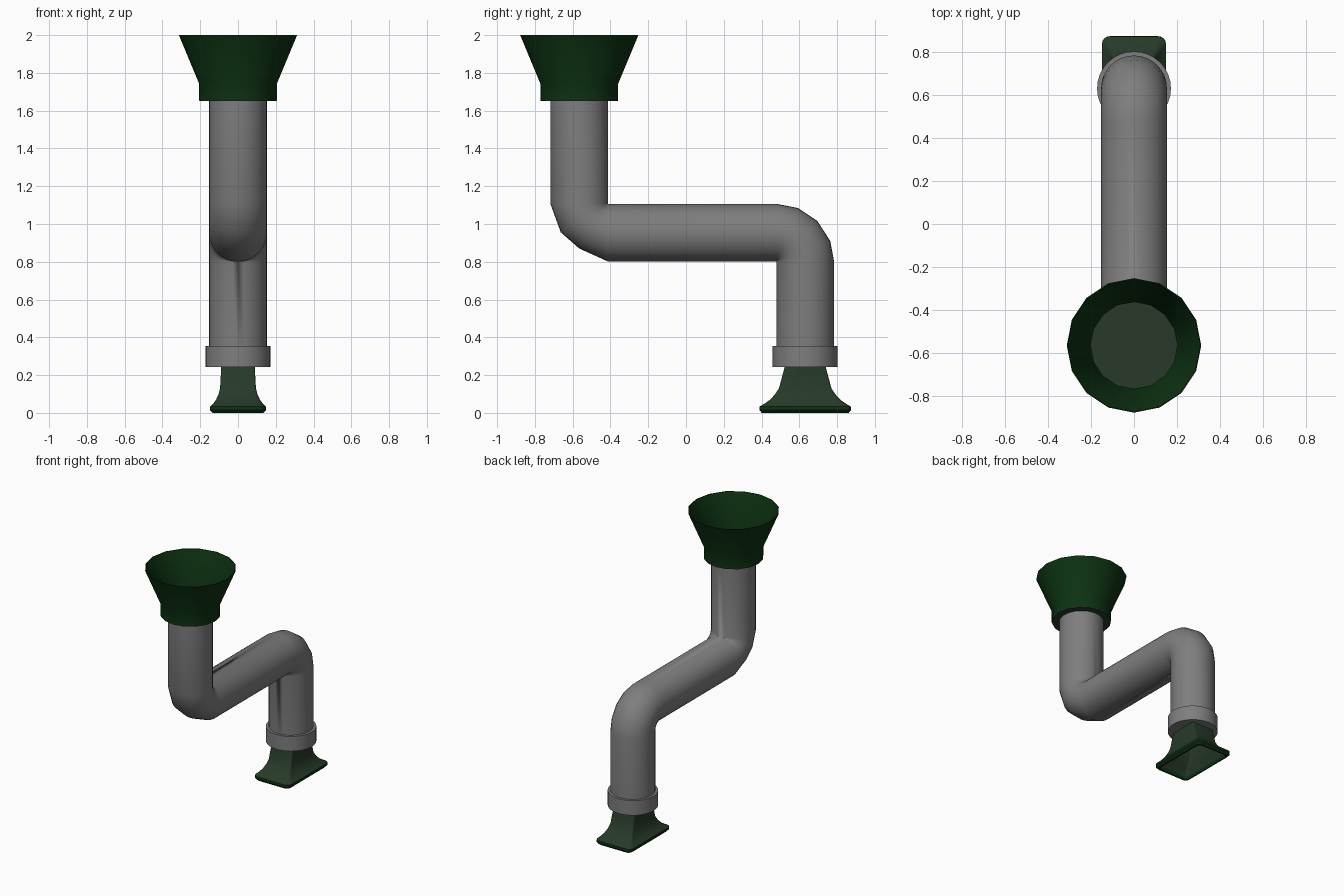
import bpy, bmesh, math
from mathutils import Vector

if "Cube" in bpy.data.objects:
    bpy.data.objects.remove(bpy.data.objects["Cube"])


def material(name, rgb):
    m = bpy.data.materials.new(name)
    m.diffuse_color = (*rgb, 1)
    m.use_nodes = True
    m.node_tree.nodes["Principled BSDF"].inputs["Base Color"].default_value = m.diffuse_color
    return m


GREY = material("pipe grey", (0.21, 0.21, 0.21))
DARK = material("dark green", (0.004, 0.032, 0.006))
SOFT = material("muted green", (0.020, 0.042, 0.022))


def loft(name, rings, mats, cap_start=True, cap_end=True, rule=None, angle=35):
    """Skin a list of equal-length rings of points."""
    bm = bmesh.new()
    loops = [[bm.verts.new(p) for p in ring] for ring in rings]
    n = len(loops[0])
    for k, (a, b) in enumerate(zip(loops, loops[1:])):
        for i in range(n):
            j = (i + 1) % n
            f = bm.faces.new((a[i], a[j], b[j], b[i]))
            f.material_index = rule(k) if rule else 0
    if cap_start:
        bm.faces.new(loops[0])
    if cap_end:
        f = bm.faces.new(loops[-1])
        f.material_index = rule(len(loops) - 2) if rule else 0
    bmesh.ops.remove_doubles(bm, verts=bm.verts, dist=1e-5)
    bmesh.ops.recalc_face_normals(bm, faces=bm.faces)
    me = bpy.data.meshes.new(name)
    bm.to_mesh(me)
    bm.free()
    for m in mats:
        me.materials.append(m)
    ob = bpy.data.objects.new(name, me)
    bpy.context.collection.objects.link(ob)
    bpy.ops.object.select_all(action='DESELECT')
    ob.select_set(True)
    bpy.context.view_layer.objects.active = ob
    bpy.ops.object.shade_smooth_by_angle(angle=math.radians(angle))
    return ob


def circle(r, z, cy, n):
    return [(r * math.cos(math.tau * i / n), cy + r * math.sin(math.tau * i / n), z)
            for i in range(n)]


R = 0.153
Y_IN, Y_OUT = -0.565, 0.631


# Bent pipe: each ring hinges on the inner corner of its elbow
def pipe_ring(y, z, deg, width, n=32):
    d = Vector((0, math.cos(math.radians(deg)), math.sin(math.radians(deg))))
    c = Vector((0, y, z)) + d * width / 2
    return [c + d * abs(width) / 2 * math.cos(math.tau * i / n)
            + Vector((R * math.sin(math.tau * i / n), 0, 0)) for i in range(n)]


D = 2 * R
y1, z1 = Y_IN + R, 1.107
y2, z2 = Y_OUT - R, 0.801
rings = [pipe_ring(y1, 1.655, 180, D)]
rings += [pipe_ring(y1, z1, a, w) for a, w in ((180, D), (211, 0.293), (237, 0.282), (270, D))]
rings += [pipe_ring(y2, z2, a, -D) for a in (270, 248, 225, 201, 180)]
rings += [pipe_ring(y2, 0.30, 180, -D)]
loft("bent_pipe", rings, [GREY])

# Collar at the lower pipe end
loft("outlet_collar", [circle(0.172, z, Y_OUT, 32) for z in (0.243, 0.354)], [GREY])

# Sixteen-sided inlet funnel with a thin wall
profile = [(0.200, 1.662), (0.206, 1.655), (0.206, 1.743), (0.313, 2.0),
           (0.308, 2.0), (0.202, 1.745), (0.202, 1.665)]
loft("inlet_funnel", [circle(r, z, Y_IN, 16) for r, z in profile], [DARK], False, False)

# Funnel floor with a shallow raised disc
loft("funnel_floor", [circle(0.204, z, Y_IN, 16) for z in (1.65, 1.664)], [SOFT])
loft("funnel_floor_disc", [circle(0.175, z, Y_IN, 32) for z in (1.664, 1.668)], [SOFT])


# Flared rectangular nozzle, hollow underneath, with a dark lip
def rounded_rect(hx, hy, z, r, seg=4):
    pts = []
    for q, (sx, sy) in enumerate(((1, 1), (-1, 1), (-1, -1), (1, -1))):
        for k in range(seg + 1):
            a = math.pi / 2 * (q + k / seg)
            pts.append((sx * (hx - r) + r * math.cos(a),
                        Y_OUT + sy * (hy - r) + r * math.sin(a), z))
    return pts


nozzle = [(0.090, 0.107, 0.250, 0.010), (0.091, 0.120, 0.200, 0.010),
          (0.095, 0.139, 0.130, 0.012), (0.103, 0.160, 0.098, 0.016),
          (0.117, 0.188, 0.068, 0.022), (0.133, 0.218, 0.047, 0.030),
          (0.149, 0.242, 0.033, 0.036),                          # lip starts here
          (0.149, 0.243, 0.015, 0.036), (0.135, 0.230, 0.0, 0.030),
          (0.125, 0.218, 0.0, 0.028), (0.121, 0.213, 0.020, 0.026),
          (0.100, 0.170, 0.068, 0.016), (0.085, 0.128, 0.130, 0.010),
          (0.080, 0.097, 0.235, 0.008)]
loft("flared_nozzle", [rounded_rect(*p) for p in nozzle], [SOFT, DARK],
     rule=lambda k: 1 if 6 <= k <= 9 else 0)
